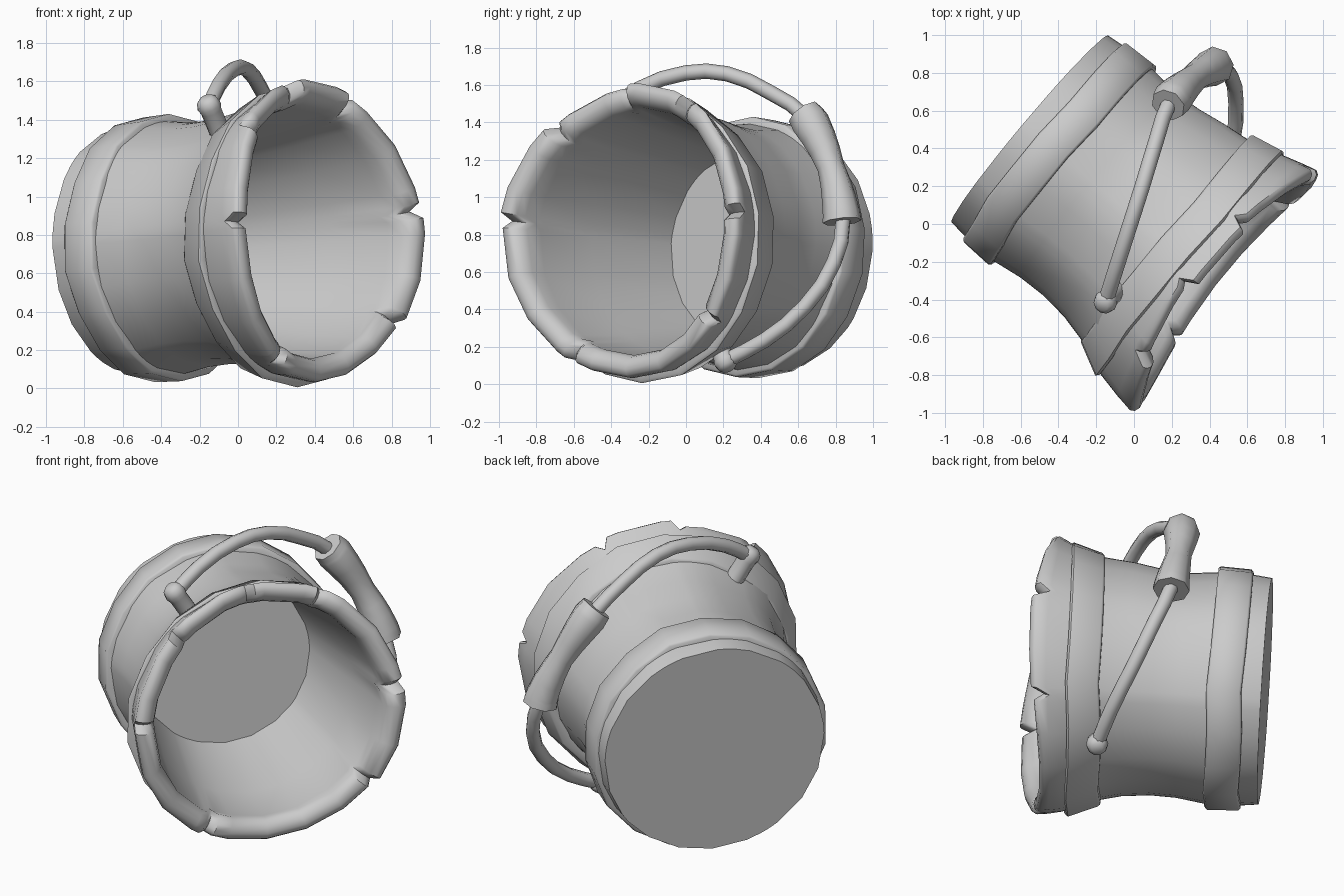
import bpy, bmesh, math, random
from mathutils import Matrix, Vector

if "Cube" in bpy.data.objects:
    bpy.data.objects.remove(bpy.data.objects["Cube"])

random.seed(4)

# Bucket frame: local x = sideways, y = up, z = axis toward the open mouth
yaw, tilt = math.radians(-40), math.radians(4)
flat = Vector((math.cos(yaw), math.sin(yaw), 0))
side = Vector((-math.sin(yaw), math.cos(yaw), 0))
axis = flat * math.cos(tilt) + Vector((0, 0, math.sin(tilt)))
up = axis.cross(side)
FRAME = Matrix.Translation((0.022, 0.022, 0.765)) @ Matrix((side, up, axis)).transposed().to_4x4()


def finish(ob, angle=40):
    bpy.ops.object.select_all(action='DESELECT')
    ob.select_set(True)
    bpy.context.view_layer.objects.active = ob
    bpy.ops.object.shade_smooth_by_angle(angle=math.radians(angle))
    return ob


def lathe(name, profile, angles, matrix, shape=None, loop=False, angle=40):
    """Revolve (radius, height, weight) points; shape(i, a, s, w) gives offsets."""
    bm = bmesh.new()
    rings = []
    for r, s, w in profile:
        ring = []
        for i, a in enumerate(angles):
            dr, ds = shape(i, a, s, w) if shape else (0, 0)
            t = math.radians(a)
            ring.append(bm.verts.new(((r + dr) * math.cos(t), (r + dr) * math.sin(t), s + ds)))
        rings.append(ring)
    n = len(angles)
    pairs = list(zip(rings, rings[1:])) + ([(rings[-1], rings[0])] if loop else [])
    for a, b in pairs:
        for i in range(n):
            j = (i + 1) % n
            bm.faces.new((a[i], a[j], b[j], b[i]))
    if not loop:
        bm.faces.new(rings[0][::-1])
        bm.faces.new(rings[-1])
    bmesh.ops.recalc_face_normals(bm, faces=bm.faces)
    me = bpy.data.meshes.new(name)
    bm.to_mesh(me)
    bm.free()
    ob = bpy.data.objects.new(name, me)
    ob.matrix_world = matrix
    bpy.context.collection.objects.link(ob)
    return finish(ob, angle)


def tube(name, points, radii, depth, bezier=3, sides=2):
    """Round rod along a smooth path with a radius per point."""
    cu = bpy.data.curves.new(name, 'CURVE')
    cu.dimensions = '3D'
    cu.bevel_depth, cu.bevel_resolution = depth, sides
    cu.resolution_u, cu.use_fill_caps = bezier, True
    sp = cu.splines.new('BEZIER')
    sp.bezier_points.add(len(points) - 1)
    for bp, co, r in zip(sp.bezier_points, points, radii):
        bp.co, bp.radius = co, r
        bp.handle_left_type = bp.handle_right_type = 'AUTO'
    ob = bpy.data.objects.new(name, cu)
    bpy.context.collection.objects.link(ob)
    bpy.ops.object.select_all(action='DESELECT')
    ob.select_set(True)
    bpy.context.view_layer.objects.active = ob
    bpy.ops.object.convert(target='MESH')
    return finish(bpy.context.object, 50)


# Chipped, saddle-shaped rim: notches between staves that stand slightly differently
depth = {9: 0.06, 64: 0.04, 97: 0.04, 133: 0.06, 175: 0.06, 241: 0.05, 323: 0.06}
notches = list(depth)
stave = [(0.01, 0.0), (0.015, 0.03), (0.0, -0.02), (0.01, 0.02), (0.0, 0.0), (-0.01, 0.0), (0.01, 0.01)]
angles = [a for a in range(0, 360, 18) if all(abs(a - n) > 6 for n in notches)]
angles = sorted(angles + [n + d for n in notches for d in (-3, 0, 3)])


def body_shape(i, a, s, w):
    t = math.radians(a)
    # the waist is fuller on the upper outer side
    fuller = 0.05 * max(0, math.cos(t - 0.6)) * max(0, 1 - abs(s) / 0.35) if w == 0 else 0
    fuller -= 0.025 * w * max(0, -math.sin(t))
    saddle = -0.03 * math.cos(t) - 0.12 * math.sin(t) ** 2
    if a in depth:
        return fuller - 0.01 * w, w * (saddle - depth[a])
    k = max([j for j, n in enumerate(notches) if n < a], default=len(notches) - 1)
    return fuller + w * stave[k][0], w * (saddle + stave[k][1])


# Hollow bucket body: outer wall, rounded lip, tapering inside, inner floor
body = [(0.645, -0.75, 0), (0.66, -0.62, 0), (0.66, -0.45, 0), (0.635, -0.28, 0),
        (0.63, -0.13, 0), (0.645, 0.03, 0), (0.685, 0.2, 0), (0.752, 0.36, 0),
        (0.785, 0.50, 0.6), (0.798, 0.575, 1), (0.785, 0.598, 1), (0.755, 0.608, 1), (0.72, 0.60, 1),
        (0.69, 0.575, 1), (0.672, 0.53, 0.9), (0.665, 0.44, 0.5), (0.61, 0.1, 0.001), (0.51, -0.45, 0.001)]
lathe("bucket_body", body, angles, FRAME, body_shape, angle=50)

# Hoops around the body, slightly uneven; the front one leans with the mouth
hoop_angles = range(9, 369, 20)
wobble = [(random.uniform(-0.007, 0.008), random.uniform(-0.01, 0.01)) for _ in hoop_angles]


def hoop(name, s0, r0, s1, r1, lean=0.0, swell=0.0):
    b, t = 0.012, 0.06

    def shape(i, a, s, w):
        q = math.radians(a)
        return wobble[i][0] + w * swell * math.cos(q), wobble[i][1] + lean * math.sin(q)

    prof = [(r0 - t, s0, 1), (r0 - b, s0, 1), (r0, s0 + b, 1),
            (r1, s1 - b, 0), (r1 - b, s1, 0), (r1 - t, s1, 0)]
    lathe(name, prof, hoop_angles, FRAME, shape, loop=True, angle=50)


hoop("rear_hoop", -0.645, 0.688, -0.445, 0.695)
hoop("front_hoop", 0.18, 0.722, 0.37, 0.782, 0.03, 0.025)

# Handle pegs pointing outward from the wall
peg_ends = [Vector((-0.15, -0.41, 1.47)), Vector((0.45, 0.21, 0.125))]
for name, p, root, s in zip(("upper_peg", "lower_peg"), peg_ends, (-0.17, -0.09), (0.15, 0.2)):
    peg = [(0.055, root, 0), (0.055, -0.03, 0), (0.064, 0.0, 0), (0.055, 0.035, 0), (0.032, 0.055, 0)]
    turn = (p - FRAME @ Vector((0, 0, s))).to_track_quat('Z', 'Y').to_matrix().to_4x4()
    lathe(name, peg, range(0, 360, 36), Matrix.Translation(p) @ turn, angle=50)

# Bail handle rod from peg to peg, through the grip
rod = [peg_ends[0], (-0.10, -0.25, 1.58), (-0.02, 0.0, 1.665), (0.05, 0.22, 1.66), (0.12, 0.45, 1.56),
       (0.19, 0.65, 1.42), (0.33, 0.78, 1.16), (0.43, 0.84, 0.88), (0.51, 0.79, 0.65),
       (0.54, 0.64, 0.42), (0.52, 0.42, 0.235), peg_ends[1]]
tube("handle_rod", rod, [1] * len(rod), 0.041, 2)

# Wooden grip, waisted in the middle
grip = [(0.18, 0.63, 1.45), (0.205, 0.665, 1.40), (0.32, 0.775, 1.16), (0.415, 0.83, 0.92), (0.425, 0.835, 0.87)]
tube("handle_grip", grip, [0.95, 1.05, 0.74, 1.0, 1.05], 0.1, 3)
